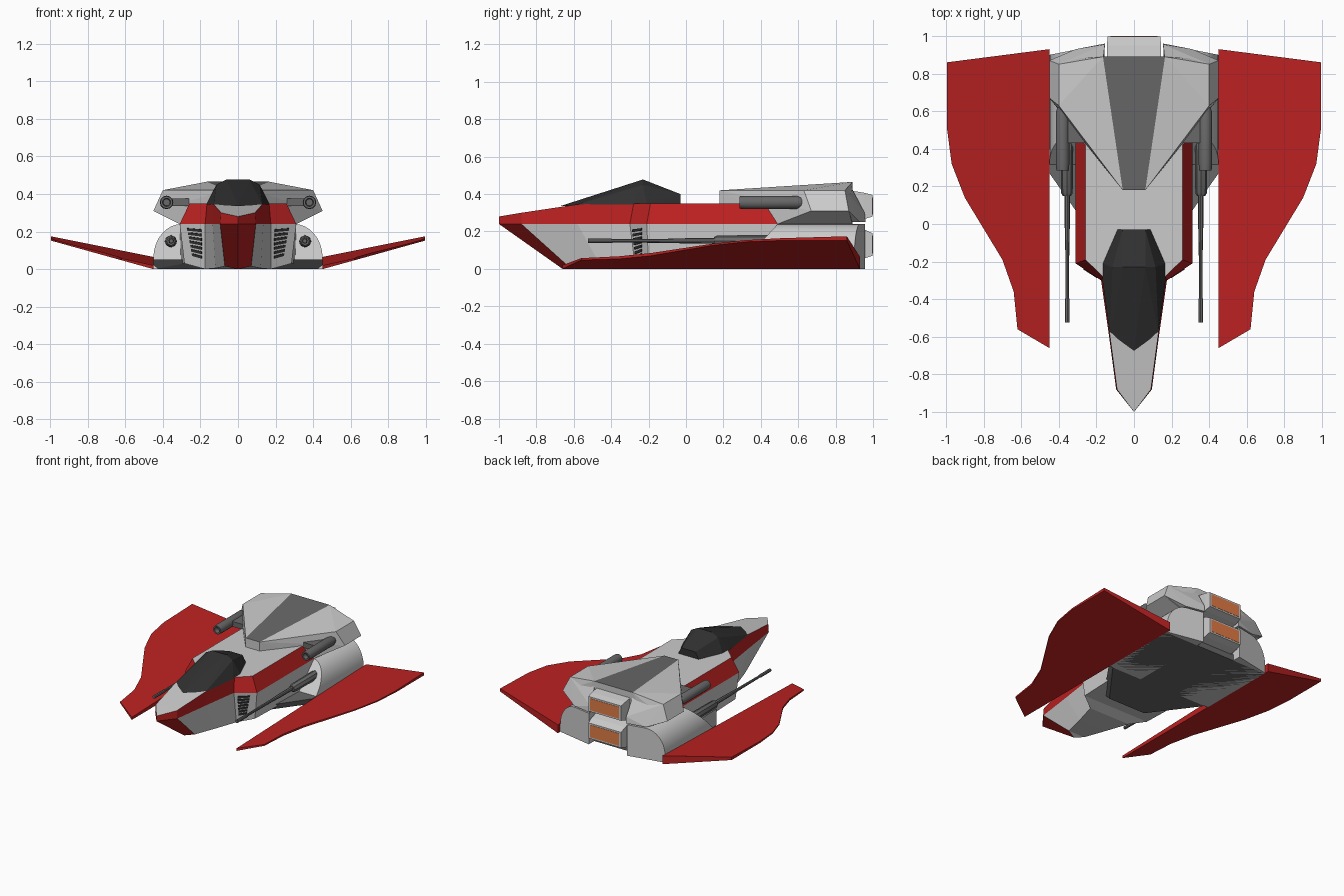
import bpy, bmesh, math
from mathutils import Vector

if "Cube" in bpy.data.objects:
    bpy.data.objects.remove(bpy.data.objects["Cube"])


def material(name, rgb):
    m = bpy.data.materials.new(name)
    m.diffuse_color = (*rgb, 1)
    m.use_nodes = True
    m.node_tree.nodes["Principled BSDF"].inputs["Base Color"].default_value = m.diffuse_color
    return m


GREY = material("grey", (0.8, 0.8, 0.8))
RED = material("red", (0.5, 0.015, 0.015))
DARK = material("dark_grey", (0.14, 0.14, 0.14))
BLACK = material("glass", (0.03, 0.03, 0.03))
ORANGE = material("orange", (0.75, 0.2, 0.06))


def finish(name, bm, mats=(), mirror=False, smooth=False):
    bmesh.ops.recalc_face_normals(bm, faces=bm.faces)
    me = bpy.data.meshes.new(name)
    bm.to_mesh(me)
    bm.free()
    for m in mats:
        me.materials.append(m)
    ob = bpy.data.objects.new(name, me)
    bpy.context.collection.objects.link(ob)
    if smooth:
        bpy.ops.object.select_all(action='DESELECT')
        ob.select_set(True)
        bpy.context.view_layer.objects.active = ob
        bpy.ops.object.shade_smooth_by_angle(angle=math.radians(35))
    if mirror:
        ob.modifiers.new("Mirror", 'MIRROR').use_mirror_merge = False
    return ob


def hull(name, pts, mats=(), sym=False, mirror=False, smooth=False, paint=None):
    """Faceted solid around points; sym adds the mirrored points, mirror a mirrored copy."""
    pts = list(pts)
    if sym:
        pts += [(-x, y, z) for x, y, z in pts if x]
    bm = bmesh.new()
    for p in pts:
        bm.verts.new(p)
    res = bmesh.ops.convex_hull(bm, input=bm.verts)
    junk = {g for g in res["geom_interior"] + res["geom_unused"] if isinstance(g, bmesh.types.BMVert)}
    bmesh.ops.delete(bm, geom=list(junk), context='VERTS')
    bmesh.ops.dissolve_limit(bm, angle_limit=math.radians(1), verts=bm.verts, edges=bm.edges)
    if paint:
        bm.normal_update()
        for f in bm.faces:
            f.material_index = paint(f)
    return finish(name, bm, mats, mirror, smooth)


def box(name, x, y, z, mats=(), **kw):
    return hull(name, [(a, b, c) for a in x for b in y for c in z], mats, **kw)


def tube(name, profile, x, z, sides=12):
    """Turned part along y from (y, radius) pairs, on both sides."""
    bm = bmesh.new()
    rings = []
    for y, r in profile:
        rings.append([bm.verts.new((x + r * math.cos(a), y, z + r * math.sin(a)))
                      for a in (2 * math.pi * i / sides for i in range(sides))])
    for a, b in zip(rings, rings[1:]):
        for i in range(sides):
            j = (i + 1) % sides
            bm.faces.new((a[i], a[j], b[j], b[i]))
    bm.faces.new(rings[0])
    bm.faces.new(rings[-1])
    return finish(name, bm, [DARK], True, True)


# Fuselage: bottom, middle and top outlines, from the nose back
levels = [
    [(0, -.66, 0), (.07, -.63, .015), (.12, -.45, .005), (.175, -.27, 0), (.285, -.2, .03), (.31, .49, .03)],
    [(0, -1, .24), (.095, -.88, .24), (.135, -.58, .24), (.175, -.30, .24), (.31, -.21, .24), (.31, .49, .24)],
    [(0, -1, .28), (.09, -.88, .30), (.13, -.58, .345), (.165, -.28, .35), (.258, -.19, .35), (.258, .42, .35)],
]
bm = bmesh.new()
R = [[bm.verts.new(p) for p in lv] for lv in levels]
L = [[r[0]] + [bm.verts.new((-v.co.x, v.co.y, v.co.z)) for v in r[1:]] for r in R]
for i in range(5):
    for k in (0, 1):
        for s in (R, L):
            f = bm.faces.new((s[k][i], s[k][i + 1], s[k + 1][i + 1], s[k + 1][i]))
            f.material_index = 1 if k == 1 or i == 0 else 0
    for k in (0, 2):
        q = [R[k][i], R[k][i + 1], L[k][i + 1]] + ([L[k][i]] if i else [])
        bm.faces.new(q)
for k in (0, 1):
    bm.faces.new((R[k][5], L[k][5], L[k + 1][5], R[k + 1][5]))
finish("fuselage", bm, [GREY, RED])

# Shoulder air vents: slats laid over the shoulder panels
a, b, c, d = (Vector(levels[k][i]) for k, i in ((1, 3), (1, 4), (0, 4), (0, 3)))
normal = (b - a).cross(d - a).normalized()
if normal.y > 0:
    normal = -normal


def on_panel(u, v):
    return a.lerp(b, u).lerp(d.lerp(c, u), v)


for i in range(7):
    v = .12 + i * .1
    u = .70 - .02 * i
    quad = [on_panel(p, q) for p, q in ((.14, v), (u, v - .02), (u, v + .04), (.14, v + .06))]
    hull(f"vent_slat_{i + 1}", [p + normal * h for p in quad for h in (-.012, .006)], [BLACK], mirror=True)

# Canopy
hull("canopy", [(.06, -.23, .478), (.115, -.23, .45), (.168, -.21, .345), (.168, -.30, .345),
                (.13, -.58, .343), (0, -.675, .335), (.06, -.03, .40), (.09, -.03, .345)],
     [BLACK], sym=True)

# Upper rear hull with dark spine panel
hull("upper_hull", [(.06, .18, .42), (.06, .18, .345), (.165, .89, .465), (.40, .63, .42), (.40, .85, .42),
                    (.45, .67, .31), (.45, .87, .31), (.31, .49, .24), (.31, .89, .24), (.165, .89, .24)],
     [GREY, DARK], sym=True,
     paint=lambda f: int(f.normal.z > .9 and abs(f.calc_center_median().x) < .02))
hull("upper_tail_block", [(.165, .87, .462), (.165, .7, .25), (.155, .96, .25), (.155, .955, .30),
                          (.31, .93, .25), (.45, .87, .31), (.40, .85, .42), (.31, .7, .25)], mirror=True)

# Lower side pods with a rounded flank and a raked front
section = [(.165, 0), (.165, .24), (.45, 0)]
section += [(.30 + .15 * math.cos(t), .06 + .18 * math.sin(t)) for t in (math.pi / 16 * i for i in range(9))]
hull("side_pod", [(x, y, z) for x, z in section for y in (.27 + .92 * z, .99 - .2 * x)],
     mirror=True, smooth=True)
hull("belly_plate", [(.16, -.08, 0), (.175, -.12, .05), (.45, .31, 0), (.45, .27, .05),
                     (.45, .89, 0), (.45, .89, .05)], [DARK], sym=True)
box("tail_core", (-.17, .17), (.4, .88), (0, .3), [DARK])

# Engine nozzles with glowing exhausts
for tag, z0, z1, w0, w1 in (("upper", .25, .42, .28, .395), ("lower", .04, .235, .07, .19)):
    hull(f"{tag}_nozzle", [(.144, .87, z0), (.144, .87, z1), (.144, .95, (z0 + w0) / 2),
                           (.144, .95, (z1 + w1) / 2), (.14, .998, w0), (.14, .998, w1)], sym=True)
    box(f"{tag}_exhaust", (-.125, .125), (.98, 1.0), (w0 + .012, w1 - .012), [ORANGE])

# Wings: planform between two tilted planes, thicker toward the rear root
plan = [(.45, -.66), (.62, -.56), (.64, -.36), (.70, -.19), (.90, .14), (.97, .32), (.995, .51),
        (.995, .86), (.45, .93)]
bm = bmesh.new()
low = [bm.verts.new((x, y, .278 * (x - .45))) for x, y in plan]
top = [bm.verts.new((v.co.x, v.co.y, v.co.z + .02 + .0283 * (v.co.y + .66) - .074 * (v.co.x - .45))) for v in low]
bm.faces.new(low)
bm.faces.new(top)
for i in range(len(plan)):
    j = (i + 1) % len(plan)
    bm.faces.new((low[i], low[j], top[j], top[i]))
finish("wing", bm, [RED], mirror=True)

# Upper guns and their brackets
tube("upper_gun", [(.32, .018), (.285, .022), (.285, .033), (.32, .036), (.595, .036), (.62, .027), (.627, .012)],
     .38, .355)
box("upper_gun_bracket", (.26, .38), (.43, .56), (.335, .375), [DARK], mirror=True)

# Lower long guns set into the pods
tube("lower_gun_body", [(.15, .022), (.165, .031), (.42, .033), (.50, .033)], .357, .148, 8)
tube("lower_gun_barrel", [(-.525, .012), (-.40, .012), (-.39, .009), (-.1, .011), (.0, .014), (.17, .015)],
     .355, .15, 8)
